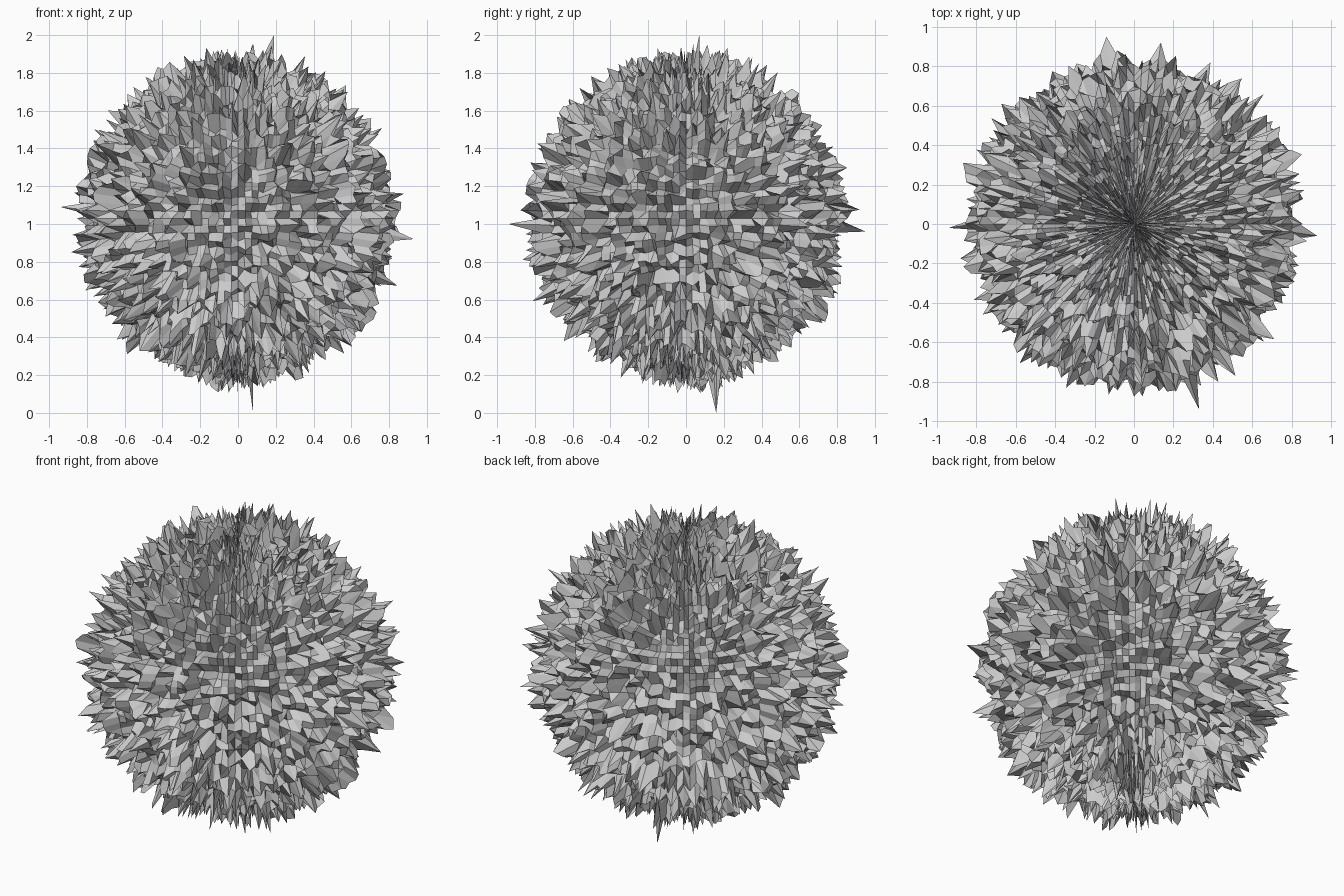
import bpy, bmesh, random
from mathutils import Vector

if "Cube" in bpy.data.objects:
    bpy.data.objects.remove(bpy.data.objects["Cube"])

random.seed(7)
SEGMENTS, RINGS = 128, 64
MEAN, SPREAD = 0.775, 0.06
CENTRE = Vector((0, 0, 1.03))

# spiky ball: sphere with every vertex pushed in or out at random
bm = bmesh.new()
bmesh.ops.create_uvsphere(bm, u_segments=SEGMENTS, v_segments=RINGS, radius=1)
for v in bm.verts:
    push = max(-2.6, min(2.6, random.gauss(0, 1)))
    v.co = CENTRE + v.co.normalized() * (MEAN + SPREAD * push)

# one longest spike at the top and one at the bottom
def spike(tip):
    tip = Vector(tip)
    direction = (tip - CENTRE).normalized()
    v = max(bm.verts, key=lambda w: (w.co - CENTRE).normalized().dot(direction))
    v.co = tip

spike((0.19, 0.07, 2.0))
spike((0.08, 0.16, 0.0))
spike((-0.94, -0.02, 1.09))
spike((0.93, -0.06, 0.92))
spike((-0.14, 0.95, 0.96))
spike((0.33, -0.94, 1.0))

mesh = bpy.data.meshes.new("spiky_ball")
bm.to_mesh(mesh)
bm.free()
ball = bpy.data.objects.new("spiky_ball", mesh)
bpy.context.collection.objects.link(ball)
